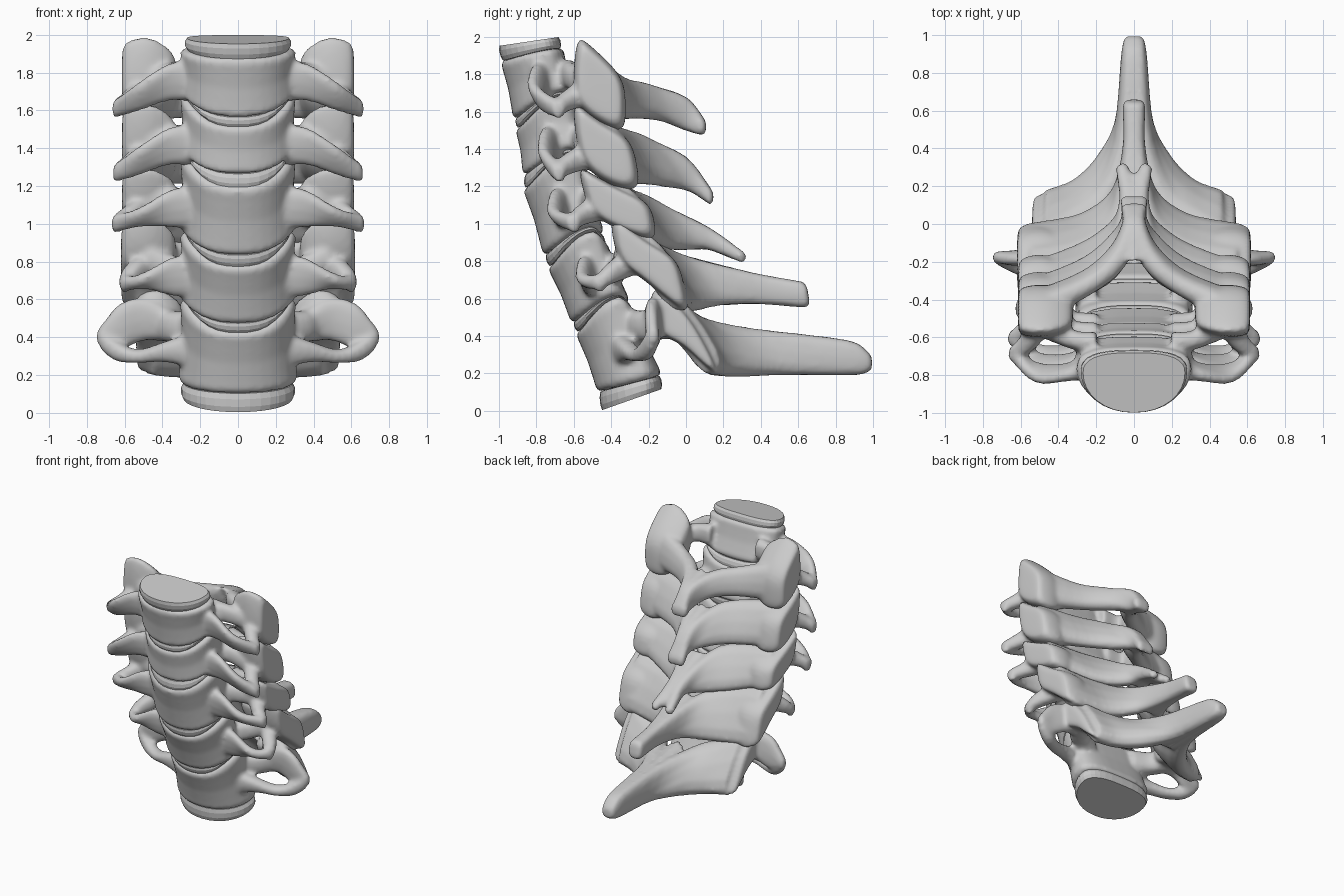
import bpy, bmesh, math
from mathutils import Vector

if "Cube" in bpy.data.objects:
    bpy.data.objects.remove(bpy.data.objects["Cube"])


def loft(name, rings, mirror=False, subsurf=0):
    bm = bmesh.new()
    vs = [[bm.verts.new(p) for p in r] for r in rings]
    n = len(vs[0])
    for a, b in zip(vs, vs[1:]):
        for i in range(n):
            j = (i + 1) % n
            bm.faces.new((a[i], a[j], b[j], b[i]))
    bm.faces.new(vs[0])
    bm.faces.new(vs[-1])
    bmesh.ops.recalc_face_normals(bm, faces=bm.faces)
    me = bpy.data.meshes.new(name)
    bm.to_mesh(me)
    bm.free()
    ob = bpy.data.objects.new(name, me)
    bpy.context.collection.objects.link(ob)
    if subsurf:
        ob.modifiers.new("Smooth", 'SUBSURF').levels = subsurf
        ob.modifiers["Smooth"].render_levels = subsurf
    if mirror:
        m = ob.modifiers.new("Mirror", 'MIRROR')
        m.use_mirror_merge = False
    return ob


def spline(pts, steps=4):
    """Catmull-Rom through tuples of any length."""
    P = [Vector(p) for p in pts]
    P = [2 * P[0] - P[1]] + P + [2 * P[-1] - P[-2]]
    out = []
    for a, b, c, d in zip(P, P[1:], P[2:], P[3:]):
        for k in range(steps):
            t = k / steps
            out.append(0.5 * (2 * b + (c - a) * t + (2 * a - 5 * b + 4 * c - d) * t * t
                              + (3 * b - a - 3 * c + d) * t ** 3))
    out.append(P[-2])
    return out


def blade(name, secs, mirror=True):
    """Bony plate; each section is x, top y, top z, bottom y, bottom z, half thickness."""
    S = spline(secs)
    mid = [Vector((s[0], (s[1] + s[3]) / 2, (s[2] + s[4]) / 2)) for s in S]
    rings = []
    for i, s in enumerate(S):
        tan = mid[min(i + 1, len(S) - 1)] - mid[max(i - 1, 0)]
        half = Vector((0, (s[1] - s[3]) / 2, (s[2] - s[4]) / 2))
        side = tan.cross(half).normalized() * s[5]
        ring = []
        for k in range(12):
            a = 2 * math.pi * k / 12
            c, q = math.cos(a), math.sin(a)
            ring.append(mid[i] + half * math.copysign(abs(c) ** 0.8, c)
                        + side * math.copysign(abs(q) ** 0.8, q))
        rings.append(ring)
    c = mid[-1]
    rings.append([c + (p - c) * 0.6 + tan.normalized() * 0.015 for p in rings[-1]])
    return loft(name, rings, mirror)


def lamina(n, secs, core_w, bifid):
    """Both laminae plus the midline core of the spinous process."""
    blade(f"lamina_{n}", secs)
    core = [(0, s[1] + d, s[2], s[3] + d, s[4], w) for s, d, w in
            zip(secs[2:], (.01, 0, 0, 0), (core_w + .03, core_w, core_w * .95, core_w * .9))]
    if bifid:
        core[-1] = (0, core[-1][1] - .05, core[-1][2] + .03,
                    core[-1][3] - .05, core[-1][4] + .02, core_w * .8)
    blade(f"spinous_process_{n}", core, False)


def drum(name, top, bot, wt, wb, bend_t, bend_b, prof):
    """Vertebral body or disc; top/bot are front y, front z, back y, back z."""
    rings = []
    for t, sc in prof:
        e = [b + (a - b) * t for a, b in zip(top, bot)]
        w = wb + (wt - wb) * t
        bend = bend_b + (bend_t - bend_b) * t
        ring = []
        for k in range(32):
            a = 2 * math.pi * k / 32
            c, s = math.cos(a), math.sin(a)
            x = math.copysign(abs(c) ** (0.7 if s > 0 else 0.95), c)
            d = 0.66 + (0.34 * s ** 0.8 if s > 0 else 0.66 * s)
            d = 0.5 + (d - 0.5) * sc
            ring.append((x * w * sc, e[0] + (e[2] - e[0]) * d,
                         e[1] + (e[3] - e[1]) * d + bend * abs(x) ** 3))
        rings.append(ring)
    # centre rings keep the caps cleanly dished
    for r, pos in ((0, 0), (-1, len(rings) + 1)):
        c = sum((Vector(p) for p in rings[r]), Vector()) / 32
        c.z -= (bend_b if pos == 0 else bend_t) * .4
        rings.insert(pos, [c + (Vector(p) - c) * .3 for p in rings[r]])
    loft(name, rings)


def pillar(name, prof, x0, x1):
    """Rounded articular column from a side profile."""
    cy = sum(p[0] for p in prof) / len(prof)
    cz = sum(p[1] for p in prof) / len(prof)
    rings = [[(x0 + (x1 - x0) * t, cy + (y - cy) * s, cz + (z - cz) * s) for y, z in prof]
             for t, s in ((0, .55), (.12, .8), (.45, 1.07), (.75, 1.06), (.97, .93), (1, .75))]
    loft(name, rings, True, 2)


# vertebral bodies: top endplate, bottom endplate
bodies = [((-.99, 1.87, -.66, 1.94), (-.92, 1.56, -.59, 1.67)),
          ((-.91, 1.51, -.57, 1.61), (-.87, 1.26, -.52, 1.37)),
          ((-.87, 1.19, -.53, 1.30), (-.76, .83, -.44, .95)),
          ((-.74, .77, -.42, .89), (-.61, .47, -.30, .58)),
          ((-.59, .42, -.28, .54), (-.47, .10, -.13, .19))]
BODY = [(0, .95), (.07, 1.02), (.2, 1), (.5, .97), (.8, 1), (.93, 1.02), (1, .95)]
DISC = [(0, .93), (.3, .97), (.7, .97), (1, .93)]
for i, (t, b) in enumerate(bodies):
    drum(f"body_{i+1}", t, b, .3, .31, .01 if i == 0 else .11, .07 if i < 4 else 0, BODY)
    if i < 4:
        drum(f"disc_{i+1}", b, bodies[i + 1][0], .29, .29, .07, .11, DISC)
drum("disc_top", (-1.01, 1.95, -.67, 2.0), bodies[0][0], .29, .29, 0, .01, DISC)
drum("disc_bottom", bodies[4][1], (-.46, 0, -.12, .12), .31, .31, 0, 0, DISC)

# articular pillars
pillar("pillar_1", [(-.58, 1.99), (-.54, 1.97), (-.45, 1.89), (-.33, 1.77), (-.33, 1.62),
                    (-.33, 1.49), (-.45, 1.54), (-.58, 1.63), (-.6, 1.76)], .32, .615)
pillar("pillar_2", [(-.6, 1.64), (-.56, 1.62), (-.45, 1.53), (-.3, 1.46), (-.27, 1.32),
                    (-.25, 1.18), (-.38, 1.2), (-.53, 1.29), (-.58, 1.42)], .32, .615)
pillar("pillar_3", [(-.57, 1.3), (-.53, 1.28), (-.38, 1.19), (-.2, 1.12), (-.18, 1.02),
                    (-.16, .91), (-.3, .95), (-.48, 1.03), (-.53, 1.12)], .32, .615)
pillar("pillar_4", [(-.4, 1.05), (-.36, 1.02), (-.2, .89), (-.05, .82), (-.02, .68),
                    (.02, .51), (-.1, .6), (-.25, .73), (-.37, .8)], .32, .62)
pillar("pillar_5", [(-.18, .67), (-.1, .62), (.02, .5), (.1, .36), (.19, .18), (.1, .24),
                    (-.03, .38), (-.2, .42)], .28, .54)

# laminae running into the spinous processes
lamina(1, [(.53, -.46, 1.86, -.42, 1.54, .08), (.25, -.34, 1.78, -.28, 1.56, .06),
           (.09, -.21, 1.75, -.14, 1.55, .06), (.025, 0, 1.68, -.01, 1.5, .04),
           (.035, .1, 1.56, .09, 1.47, .035)], .055, False)
lamina(2, [(.53, -.45, 1.54, -.33, 1.21, .08), (.25, -.36, 1.51, -.19, 1.21, .06),
           (.09, -.24, 1.47, -.05, 1.19, .06), (.03, .0, 1.36, .04, 1.16, .04),
           (.04, .14, 1.18, .13, 1.1, .035)], .055, False)
lamina(3, [(.53, -.38, 1.2, -.23, .93, .08), (.25, -.31, 1.18, -.1, .87, .06),
           (.09, -.19, 1.13, .02, .86, .06), (.035, .11, .99, .12, .86, .045),
           (.065, .31, .85, .3, .79, .035)], .055, True)
lamina(4, [(.54, -.25, .94, -.02, .54, .08), (.27, -.19, .9, .04, .53, .07),
           (.09, -.04, .84, .18, .56, .06), (.025, .36, .74, .38, .57, .04),
           (.02, .63, .69, .65, .55, .04)], .055, False)
lamina(5, [(.46, -.12, .62, .16, .2, .08), (.3, -.03, .54, .22, .19, .08),
           (.15, .06, .49, .38, .19, .08), (.05, .38, .44, .58, .19, .06),
           (.025, .86, .38, .9, .19, .045), (.02, .98, .31, .98, .21, .035)], .06, False)

# pedicles and looped transverse processes: body y, z at root; tip x, y, z; pillar y, z
loops = [(-.80, 1.76, .645, -.69, 1.61, -.54, 1.72),
         (-.75, 1.42, .645, -.69, 1.27, -.53, 1.38),
         (-.70, 1.09, .65, -.61, 1.00, -.47, 1.10),
         (-.55, .73, .6, -.47, .68, -.32, .80)]
for i, (by, bz, tx, ty, tz, py, pz) in enumerate(loops):
    blade(f"pedicle_{i+1}", [(.2, by + .17, bz + .12, by + .17, bz - .05, .06),
                             (.33, by + .19, bz + .1, by + .19, bz - .04, .05),
                             (.46, py, pz + .1, py, pz - .05, .07)])
    blade(f"transverse_front_{i+1}", [(.2, by + .04, bz + .11, by + .06, bz - .12, .07),
                                      (.36, by - .01, bz + .09, by + .04, bz - .11, .04),
                                      (.52, by - .03, bz - .01, by + .06, tz - .01, .035),
                                      (tx, ty, tz + .05, ty + .02, tz - .05, .035)])
    blade(f"transverse_back_{i+1}", [(tx, ty, tz + .05, ty, tz - .04, .035),
                                     (.57, ty + .06, tz + .11, ty + .05, tz - .01, .05),
                                     (.47, py + .03, pz + .08, py + .03, pz - .08, .06)])

# broad lowest transverse process with its small foramen
blade("pedicle_5", [(.2, -.3, .54, -.26, .34, .07), (.34, -.22, .54, -.2, .37, .07),
                    (.45, -.08, .57, -.04, .39, .07)])
blade("transverse_front_5", [(.2, -.36, .44, -.34, .22, .07), (.38, -.33, .38, -.3, .27, .05),
                             (.53, -.27, .335, -.25, .265, .045), (.64, -.22, .38, -.2, .275, .045),
                             (.72, -.18, .45, -.18, .33, .035)])
blade("transverse_back_5", [(.34, -.2, .54, -.14, .38, .06), (.5, -.18, .61, -.15, .38, .045),
                            (.63, -.19, .575, -.17, .33, .04), (.735, -.18, .45, -.17, .36, .03)])

# fuse the parts of each vertebra into one continuous bone
for n in range(1, 6):
    bpy.ops.object.select_all(action='DESELECT')
    for o in bpy.data.objects:
        o.select_set(o.name.endswith(f"_{n}") and not o.name.startswith("disc"))
    bpy.context.view_layer.objects.active = bpy.data.objects[f"body_{n}"]
    bpy.ops.object.convert(target='MESH')
    bpy.ops.object.join()
    bone = bpy.context.view_layer.objects.active
    bone.name = f"vertebra_{n}"
    r = bone.modifiers.new("Fuse", 'REMESH')
    r.mode, r.voxel_size, r.use_smooth_shade = 'VOXEL', 0.016, True
    s = bone.modifiers.new("Soften", 'SMOOTH')
    s.factor, s.iterations = 0.5, 5
